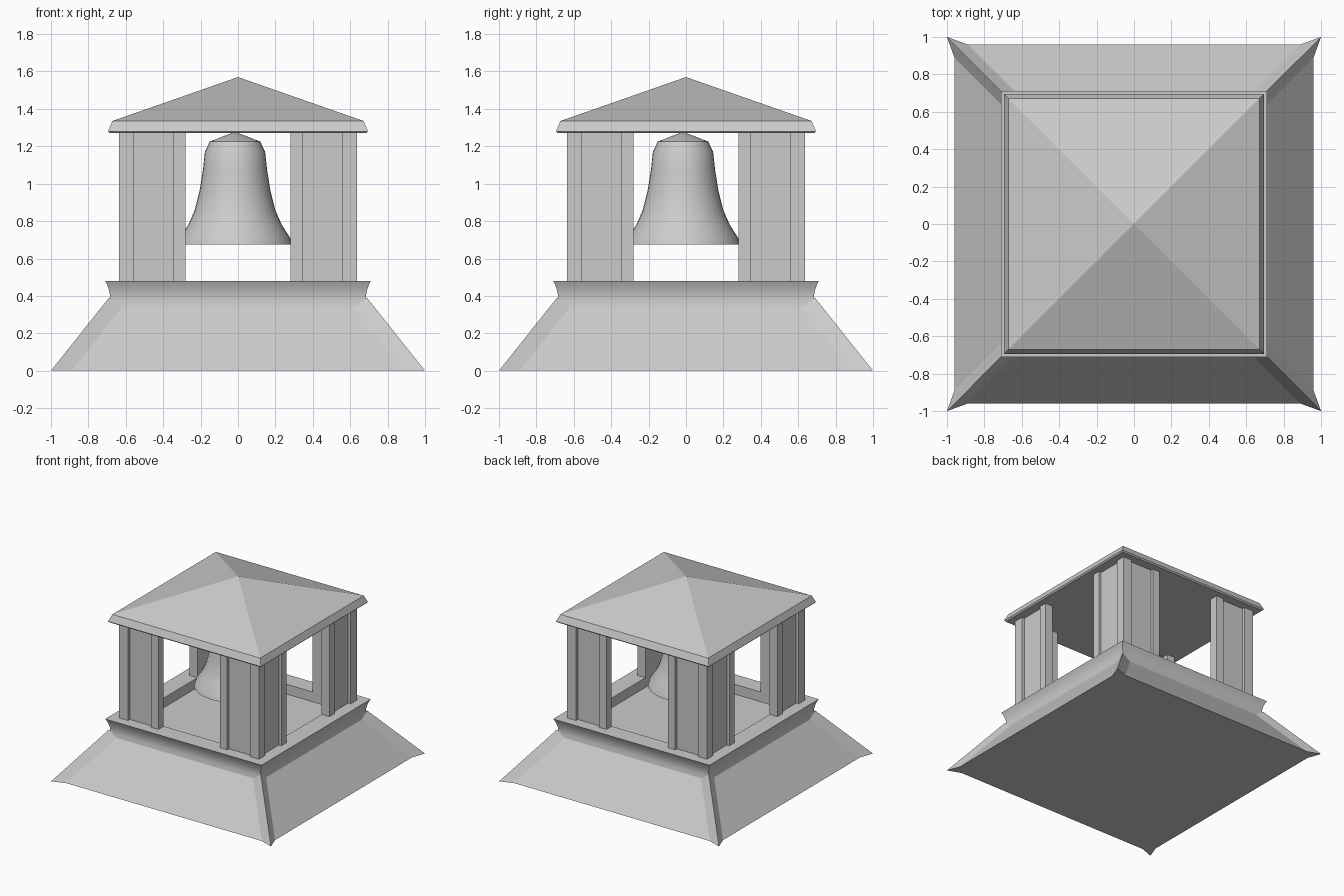
import bpy, math

if "Cube" in bpy.data.objects:
    bpy.data.objects.remove(bpy.data.objects["Cube"])


def make(name, verts, faces, smooth=None):
    me = bpy.data.meshes.new(name)
    me.from_pydata(verts, [], faces)
    ob = bpy.data.objects.new(name, me)
    bpy.context.collection.objects.link(ob)
    bpy.ops.object.select_all(action='DESELECT')
    ob.select_set(True)
    bpy.context.view_layer.objects.active = ob
    # consistent outward normals
    bpy.ops.object.mode_set(mode='EDIT')
    bpy.ops.mesh.select_all(action='SELECT')
    bpy.ops.mesh.normals_make_consistent(inside=False)
    bpy.ops.object.mode_set(mode='OBJECT')
    if smooth:
        bpy.ops.object.shade_smooth_by_angle(angle=math.radians(smooth))
    return ob


def loft(name, rings, smooth=None, cap_start=True, cap_end=True):
    """Bridge a stack of equal-length rings."""
    n = len(rings[0])
    verts = [p for r in rings for p in r]
    faces = [(k * n + i, k * n + (i + 1) % n, (k + 1) * n + (i + 1) % n, (k + 1) * n + i)
             for k in range(len(rings) - 1) for i in range(n)]
    if cap_start:
        faces.append(tuple(range(n))[::-1])
    if cap_end:
        faces.append(tuple(range(len(verts) - n, len(verts))))
    return make(name, verts, faces, smooth)


def square(h, z):
    return [(-h, -h, z), (h, -h, z), (h, h, z), (-h, h, z)]


def hip_ring(side, edge, tip, z, tip_z):
    """Square outline with a raised ridge at every corner."""
    ring = []
    for q in range(4):
        c, s = round(math.cos(q * math.pi / 2)), round(math.sin(q * math.pi / 2))
        for x, y, h in ((edge, -side, z), (tip, -tip, tip_z), (side, -edge, z)):
            ring.append((c * x - s * y, s * x + c * y, h))
    return ring


# Sloping skirt roof with hip ridges
loft("skirt_roof", [hip_ring(.96, .89, 1.0, 0, 0), hip_ring(.69, .62, .69, .34, .39)],
     cap_end=False)

# Cove cornice with recessed deck
cornice = [(.69, .34), (.684, .37), (.683, .40), (.69, .43), (.699, .458), (.71, .48),
           (.565, .48), (.565, .40)]
loft("cornice_deck", [square(h, z) for h, z in cornice], smooth=30, cap_start=False)

# Corner posts: L-shaped plan with raised trim, mirrored to all corners
half = [(.28, .565), (.28, .635), (.345, .635), (.345, .612), (.555, .612), (.555, .635)]
plan = half + [(.635, .635)] + [(y, x) for x, y in reversed(half)] + [(.565, .565)]
posts = loft("corner_posts", [[(x, y, z) for x, y in plan] for z in (.48, 1.275)])
mirror = posts.modifiers.new("mirror", 'MIRROR')
mirror.use_axis = (True, True, False)

# Pyramid roof with sloped fascia
roof = loft("roof", [square(.685, 1.27), square(.695, 1.28), square(.672, 1.335)],
            cap_end=False)
a = .672
make("roof_pyramid", square(a, 1.335) + [(0, 0, 1.57)],
     [(i, (i + 1) % 4, 4) for i in range(4)])

# Bell
profile = [(.305, .675), (.295, .71), (.25, .78), (.215, .86), (.19, .96), (.172, 1.07),
           (.161, 1.17), (.135, 1.225), (.02, 1.27)]
N = 32
loft("bell", [[(-.016 + r * math.cos(2 * math.pi * i / N), -.016 + r * math.sin(2 * math.pi * i / N), z)
               for i in range(N)] for r, z in profile], smooth=35, cap_start=False)
